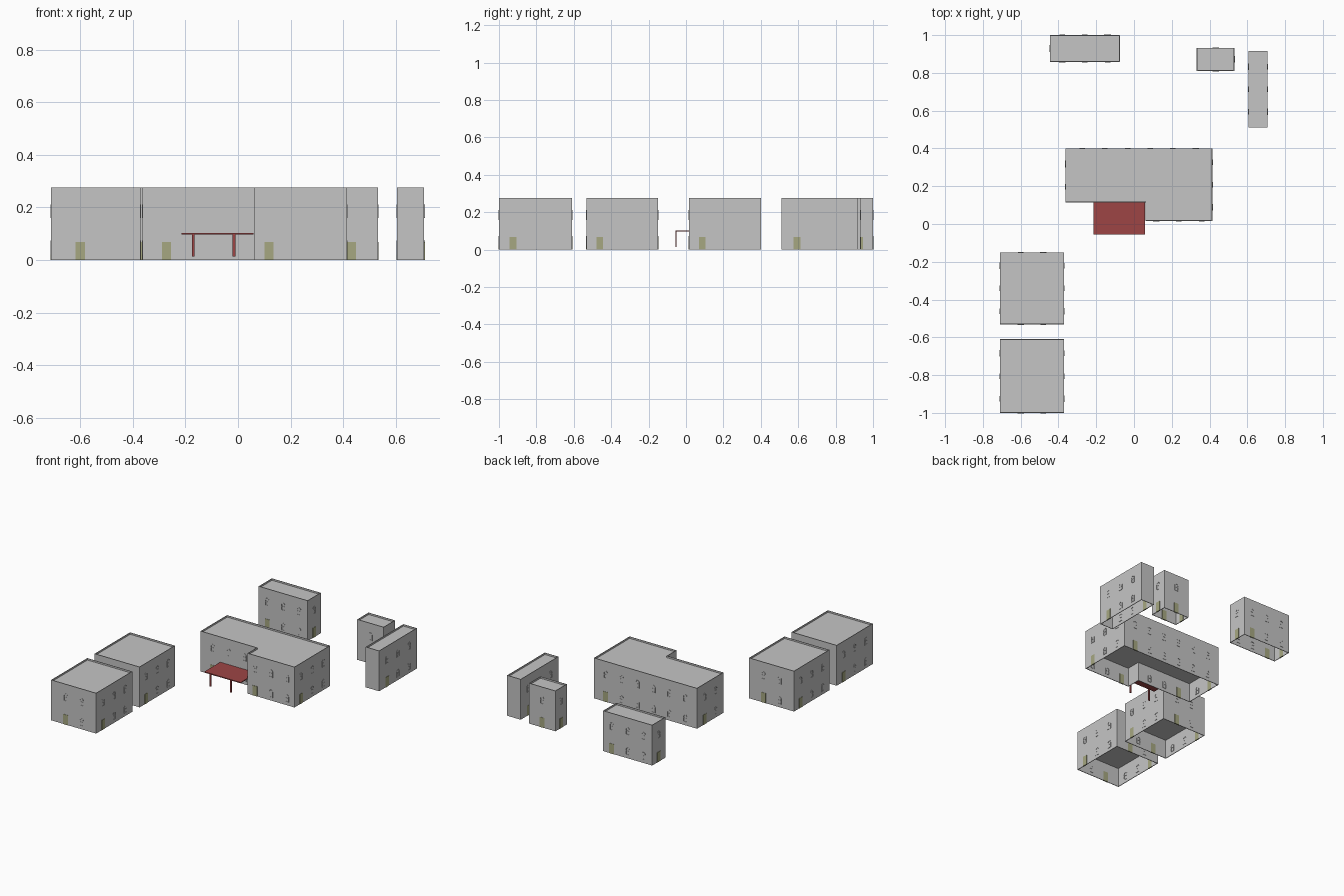
import bpy, bmesh, math
from mathutils import Matrix, Vector

if "Cube" in bpy.data.objects:
    bpy.data.objects.remove(bpy.data.objects["Cube"])

HEIGHT, FLOOR_Z, ROOF_Z, WALL = 0.275, 0.131, 0.264, 0.004
SPACING, MIN_BAY = 0.12, 0.115
STOREY = 0.1375


def material(name, rgb):
    m = bpy.data.materials.new(name)
    m.diffuse_color = (*rgb, 1)
    m.use_nodes = True
    m.node_tree.nodes["Principled BSDF"].inputs["Base Color"].default_value = m.diffuse_color
    return m


GREY = material("wall_grey", (0.56, 0.56, 0.56))
OLIVE = material("door_olive", (0.38, 0.39, 0.22))
RED = material("canopy_red", (0.34, 0.06, 0.06))


def finish(bm, name, mat):
    me = bpy.data.meshes.new(name)
    bm.to_mesh(me)
    bm.free()
    me.materials.append(mat)
    ob = bpy.data.objects.new(name, me)
    bpy.context.collection.objects.link(ob)
    return ob


def add_box(bm, lo, hi, mat=Matrix()):
    lo, hi = Vector(lo), Vector(hi)
    size = Matrix.Diagonal((*(hi - lo), 1))
    bmesh.ops.create_cube(bm, size=1, matrix=mat @ Matrix.Translation((lo + hi) / 2) @ size)


def arch(half, bottom, spring):
    # outline of an arched opening, counter-clockwise from the lower left
    pts = [(-half, bottom), (half, bottom)]
    for i in range(7):
        a = math.pi * i / 6
        pts.append((half * math.cos(a), spring + half * math.sin(a)))
    return pts


def add_window(bm, mat):
    # arched frame ring straddling the wall, plus a cross bar
    out, inn = arch(0.0145, 0, 0.037), arch(0.0105, 0.004, 0.037)
    back, front = -0.006, 0.002
    rings = [[bm.verts.new(mat @ Vector((u, d, z))) for u, z in pts]
             for pts, d in ((out, back), (out, front), (inn, front), (inn, back))]
    n = len(out)
    for k in range(4):
        a, b = rings[k], rings[(k + 1) % 4]
        for i in range(n):
            j = (i + 1) % n
            bm.faces.new((a[i], a[j], b[j], b[i]))
    add_box(bm, (-0.0105, back, 0.025), (0.0105, front - 0.0005, 0.028), mat)


def building(name, pts):
    n = len(pts)
    # walls: open shell thickened inwards, rising past the roof as a parapet
    bm = bmesh.new()
    low = [bm.verts.new((x, y, 0)) for x, y in pts]
    top = [bm.verts.new((x, y, HEIGHT)) for x, y in pts]
    for i in range(n):
        j = (i + 1) % n
        bm.faces.new((low[i], low[j], top[j], top[i]))
    walls = finish(bm, name + "_walls", GREY)
    solid = walls.modifiers.new("thickness", 'SOLIDIFY')
    solid.thickness, solid.offset, solid.use_even_offset = WALL, -1, True

    # upper floor and flat roof
    for part, z in (("upper_floor", FLOOR_Z), ("roof", ROOF_Z)):
        bm = bmesh.new()
        f = bm.faces.new([bm.verts.new((x, y, z)) for x, y in pts])
        bmesh.ops.inset_region(bm, faces=[f], thickness=WALL * 0.5, use_boundary=True)
        rim = [g for g in bm.faces if any(e.is_boundary for e in g.edges)]
        bmesh.ops.delete(bm, geom=rim, context='FACES')
        finish(bm, name + "_" + part, GREY)

    # evenly spaced bays: the first one on the ground floor is a door
    win, door = bmesh.new(), bmesh.new()
    for i in range(n):
        p, q = Vector(pts[i]), Vector(pts[(i + 1) % n])
        t = (q - p).normalized()
        bays = int((q - p).length / MIN_BAY)
        for k in range(bays):
            c = (p + q) / 2 + t * SPACING * (k - (bays - 1) / 2)
            base = Matrix(((t.x, t.y, 0, c.x), (t.y, -t.x, 0, c.y),
                           (0, 0, 1, 0), (0, 0, 0, 1)))
            add_window(win, base @ Matrix.Translation((0, 0, 0.022 + STOREY)))
            if k == 0:
                add_box(door, (-0.0175, -0.006, 0), (0.0175, 0.002, 0.068), base)
            else:
                add_window(win, base @ Matrix.Translation((0, 0, 0.022)))
    for bm, part, mat in ((win, "windows", GREY), (door, "doors", OLIVE)):
        bmesh.ops.recalc_face_normals(bm, faces=bm.faces)
        finish(bm, name + "_" + part, mat)


def rect(x0, x1, y0, y1):
    return [(x0, y0), (x1, y0), (x1, y1), (x0, y1)]


building("back_house", rect(-0.445, -0.075, 0.858, 1.0))
building("small_house", rect(0.332, 0.532, 0.81, 0.933))
building("narrow_house", rect(0.605, 0.708, 0.51, 0.917))
building("left_house", rect(-0.71, -0.37, -0.532, -0.15))
building("front_left_house", rect(-0.71, -0.37, -1.0, -0.61))
building("main_house", [(-0.363, 0.115), (0.06, 0.115), (0.06, 0.016),
                        (0.415, 0.016), (0.415, 0.40), (-0.363, 0.40)])

# canopy against the main house, on two posts
bm = bmesh.new()
add_box(bm, (-0.215, -0.056, 0.097), (0.059, 0.115, 0.103))
finish(bm, "canopy_roof", RED)
for side, x in (("left", -0.17), ("right", -0.015)):
    bm = bmesh.new()
    add_box(bm, (x - 0.005, -0.056, 0.014), (x + 0.005, -0.050, 0.098))
    finish(bm, "canopy_post_" + side, RED)
